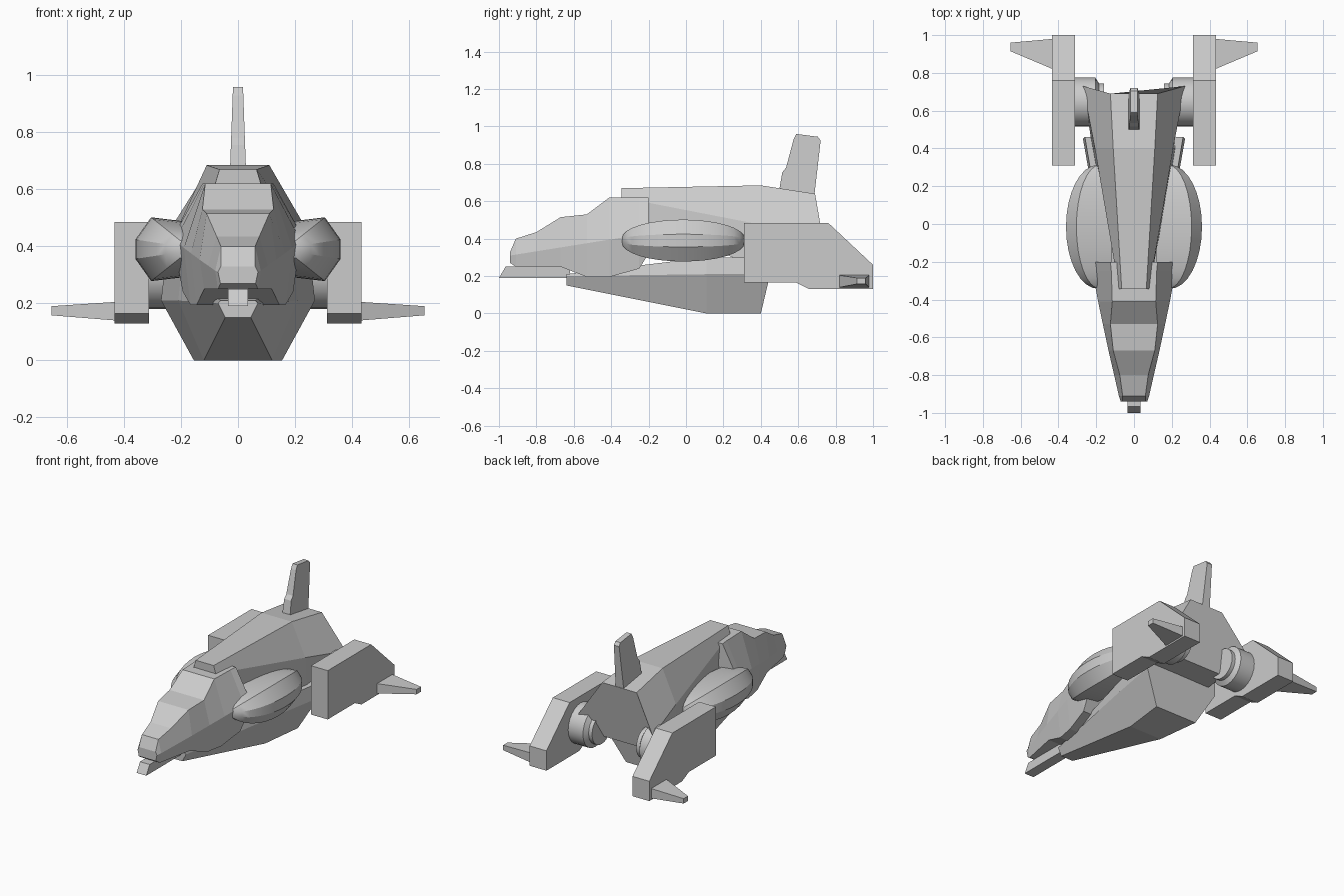
import bpy, bmesh, math
from mathutils import Matrix

old = bpy.data.objects.get("Cube")
if old:
    bpy.data.objects.remove(old, do_unlink=True)

grey = bpy.data.materials.new("hull grey")
grey.use_nodes = True
COLOUR = (0.6, 0.6, 0.6, 1)
grey.diffuse_color = COLOUR
grey.node_tree.nodes["Principled BSDF"].inputs["Base Color"].default_value = COLOUR


def finish(name, bm):
    bmesh.ops.recalc_face_normals(bm, faces=bm.faces)
    mesh = bpy.data.meshes.new(name)
    bm.to_mesh(mesh)
    bm.free()
    mesh.materials.append(grey)
    ob = bpy.data.objects.new(name, mesh)
    bpy.context.collection.objects.link(ob)
    return ob


def skin(name, rings, side=1):
    """Join closed rings of points into a capped shell; side=-1 mirrors it in x."""
    bm = bmesh.new()
    loops = [[bm.verts.new((side * x, y, z)) for x, y, z in r] for r in rings]
    n = len(loops[0])
    for a, b in zip(loops, loops[1:]):
        for i in range(n):
            j = (i + 1) % n
            bm.faces.new((a[i], a[j], b[j], b[i]))
    bm.faces.new(loops[0])
    bm.faces.new(loops[-1])
    return finish(name, bm)


def both(half):
    """Complete a left half section with its mirror image."""
    return half + [(-x, y, z) for x, y, z in reversed(half)]


def smooth(ob, angle):
    bpy.ops.object.select_all(action="DESELECT")
    ob.select_set(True)
    bpy.context.view_layer.objects.active = ob
    bpy.ops.object.shade_smooth_by_angle(angle=math.radians(angle))


# Upper hull: narrow ridge widening to the tail
skin("upper_hull", [both(h) for h in (
    [(0.065, -0.345, 0.67), (0.08, -0.345, 0.62), (0.07, -0.34, 0.5)],
    [(0.11, 0.40, 0.685), (0.207, 0.40, 0.475), (0.22, 0.40, 0.25)],
    [(0.125, 0.69, 0.64), (0.27, 0.73, 0.41), (0.2, 0.62, 0.25)],
)])

# Lower hull: keel with a sloping bow
skin("lower_hull", [both(h) for h in (
    [(0.06, -0.64, 0.21), (0.07, -0.64, 0.20), (0.045, -0.64, 0.15)],
    [(0.2, 0.11, 0.30), (0.21, 0.11, 0.21), (0.12, 0.11, 0)],
    [(0.26, 0.46, 0.30), (0.27, 0.45, 0.21), (0.155, 0.40, 0)],
)])

# Cockpit: y, roof half width, roof z, shoulder half width, floor z
stations = (
    (-0.94, 0.06, 0.33, 0.07, 0.27),
    (-0.91, 0.06, 0.40, 0.08, 0.25),
    (-0.80, 0.075, 0.435, 0.105, 0.25),
    (-0.67, 0.11, 0.515, 0.135, 0.25),
    (-0.53, 0.125, 0.53, 0.165, 0.195),
    (-0.41, 0.115, 0.62, 0.19, 0.195),
    (-0.25, 0.12, 0.62, 0.22, 0.24),
    (-0.20, 0.125, 0.62, 0.23, 0.32),
)
rings = []
for y, roof, top, wide, floor in stations:
    shoulder = 0.31 + 0.16 * (y + 0.94)
    rings.append(both([(roof, y, top), (wide, y, shoulder), (wide * 0.88, y, floor)]))
skin("cockpit", rings)

# Nose gun under the cockpit
skin("nose_gun", [both([(0.035, y, 0.25), (0.035, y - d, 0.19)])
                  for y, d in ((-0.965, 0.035), (-0.62, 0))])

# Tail fin with softened tip, thinner towards the top
profile = [(0.50, 0.67), (0.515, 0.755), (0.535, 0.78), (0.575, 0.93), (0.59, 0.96),
           (0.705, 0.945), (0.72, 0.925), (0.685, 0.62)]
skin("tail_fin", [[(s * (0.028 - 0.036 * (z - 0.67)), y, z) for y, z in profile]
                  for s in (-1, 1)])

nacelle = [(0.31, 0.165), (0.31, 0.485), (0.76, 0.485), (1, 0.26),
           (1, 0.13), (0.66, 0.13), (0.59, 0.165)]

for label, side in (("left", 1), ("right", -1)):
    # Engine block
    skin(label + "_engine", [[(x, y, z) for y, z in nacelle] for x in (0.312, 0.434)], side)

    # Winglet on the outer face of the engine
    skin(label + "_winglet", [
        [(x, y0, z0), (x, y1, z0), (x, y1, z1), (x, y0, z1)]
        for x, y0, y1, z0, z1 in ((0.43, 0.82, 0.98, 0.14, 0.205),
                                  (0.655, 0.915, 0.96, 0.158, 0.19))], side)

    # Round pylon between hull and engine, chamfered inside
    rings = []
    for x, r in ((0.16, 0.10), (0.185, 0.10), (0.205, 0.13), (0.315, 0.13)):
        rings.append([(x, 0.645 + r * math.cos(k * math.tau / 24),
                       0.31 + r * math.sin(k * math.tau / 24)) for k in range(24)])
    smooth(skin(label + "_pylon", rings, side), 30)

    # Lens shaped side pod with a flat outer band
    rings = []
    for k in range(17):
        t = math.pi * (k / 16 - 0.5)
        y, c = -0.015 + 0.328 * math.sin(t), math.cos(t)
        out, mid, h, band = 0.19 + 0.17 * c, 0.18 + 0.125 * c, 0.012 + 0.1 * c, 0.008 + 0.026 * c
        rings.append([(0.12, y, 0.39 + h * 0.8), (mid, y, 0.39 + h),
                      (out, y, 0.39 + band), (out, y, 0.39 - band),
                      (mid, y, 0.39 - h), (0.12, y, 0.39 - h * 0.8)])
    smooth(skin(label + "_pod", rings, side), 25)
